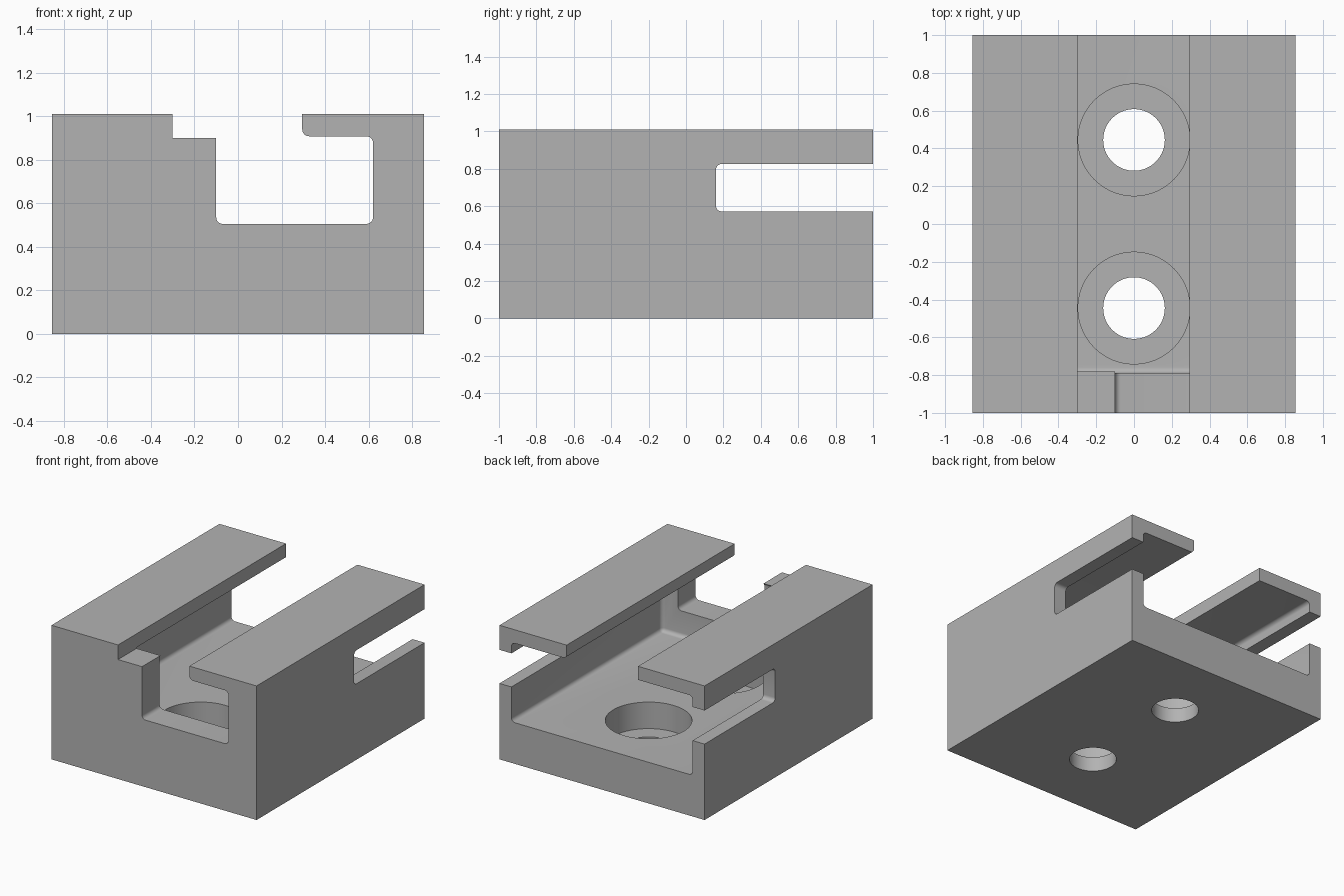
import bpy, bmesh, math
from mathutils import Vector

if "Cube" in bpy.data.objects:
    bpy.data.objects.remove(bpy.data.objects["Cube"], do_unlink=True)

grey = bpy.data.materials.new("plain grey")
grey.use_nodes = True
grey.diffuse_color = (0.45, 0.45, 0.45, 1)
grey.node_tree.nodes["Principled BSDF"].inputs["Base Color"].default_value = grey.diffuse_color

FILLET = 0.03
SIDE, TOP = 0.855, 1.01


def finish(bm, name):
    bmesh.ops.recalc_face_normals(bm, faces=bm.faces)
    mesh = bpy.data.meshes.new(name)
    bm.to_mesh(mesh)
    bm.free()
    mesh.materials.append(grey)
    obj = bpy.data.objects.new(name, mesh)
    bpy.context.collection.objects.link(obj)
    return obj


def box(name, low, high, axis=None, rounded=False):
    """Box between two corners; optionally fillet every edge, or those along one axis."""
    low, high = Vector(low), Vector(high)
    bm = bmesh.new()
    bmesh.ops.create_cube(bm, size=1)
    for v in bm.verts:
        v.co = (low + high) / 2 + v.co * (high - low)
    if rounded:
        edges = [e for e in bm.edges if axis is None or
                 abs((e.verts[0].co - e.verts[1].co).normalized()[axis]) > 0.9]
        bmesh.ops.bevel(bm, geom=edges, offset=FILLET, segments=6,
                        profile=0.5, affect='EDGES')
    return finish(bm, name)


def cylinder(name, y, radius, bottom, top):
    bm = bmesh.new()
    bmesh.ops.create_cone(bm, cap_ends=True, segments=96, radius1=radius,
                          radius2=radius, depth=top - bottom)
    bmesh.ops.translate(bm, vec=(0, y, (top + bottom) / 2), verts=bm.verts)
    return finish(bm, name)


def prism(name, profile, y0, y1):
    """Extrude an xz profile along y."""
    bm = bmesh.new()
    face = bm.faces.new([bm.verts.new((x, y0, z)) for x, z in profile])
    new = bmesh.ops.extrude_face_region(bm, geom=[face])["geom"]
    bmesh.ops.translate(bm, vec=(0, y1 - y0, 0),
                        verts=[g for g in new if isinstance(g, bmesh.types.BMVert)])
    return finish(bm, name)


# Solid block
block = box("slotted_block", (-SIDE, -1, 0), (SIDE, 1, TOP))

# Top slot, with a rounded lower edge on the left lip
ledge, lip, ceiling = 0.9, 0.295, 0.908
arc = [(lip + FILLET + FILLET * math.cos(a), ceiling + FILLET + FILLET * math.sin(a))
       for a in (math.radians(270 - 15 * i) for i in range(7))]
slot = [(-0.3, 1.2), (-0.3, ledge), (lip + FILLET, ledge)] + arc + [(lip, 1.2)]

# Pocket open to the back, front window, side slots and top slot
cutters = [
    box("pocket_cutter", (-0.755, -0.79, 0.31), (0.755, 1.2, ceiling), rounded=True),
    box("window_cutter", (-0.1, -1.2, 0.505), (0.62, -0.7, ceiling - 0.001),
        axis=1, rounded=True),
    box("side_slot_cutter", (-1.2, 0.16, 0.572), (1.2, 1.3, 0.825), axis=0, rounded=True),
    prism("top_slot_cutter", slot, -1.2, 1.2),
    box("window_corner_cutter", (-0.1, -1.2, 0.8), (0.2, -0.72, 0.95)),
]

# Counterbored screw holes
for y in (-0.445, 0.445):
    cutters.append(cylinder("counterbore_cutter", y, 0.296, 0.11, 0.7))
    cutters.append(cylinder("screw_hole_cutter", y, 0.163, -0.2, 0.4))

bpy.context.view_layer.objects.active = block
for cutter in cutters:
    mod = block.modifiers.new("cut", 'BOOLEAN')
    mod.operation, mod.solver, mod.object = 'DIFFERENCE', 'EXACT', cutter
    bpy.ops.object.modifier_apply(modifier=mod.name)
    bpy.data.objects.remove(cutter, do_unlink=True)

# Smooth fillets and bores, crisp edges elsewhere
bpy.ops.object.select_all(action='DESELECT')
block.select_set(True)
bpy.ops.object.shade_smooth_by_angle(angle=math.radians(30))
